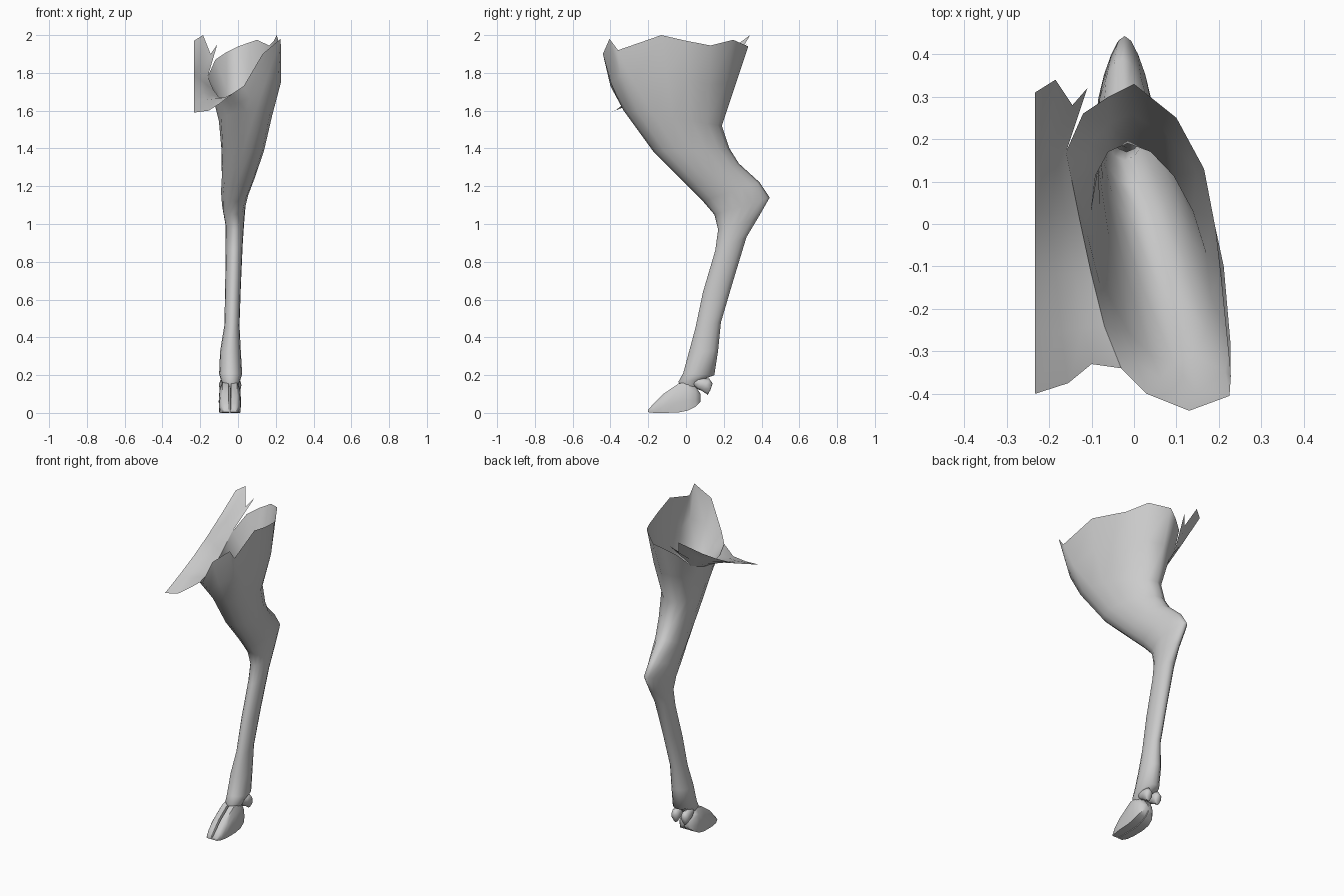
import bpy, bmesh
from math import sin, cos, pi
from mathutils import Vector

if "Cube" in bpy.data.objects:
    bpy.data.objects.remove(bpy.data.objects["Cube"])

N = 16


def loft(name, rings, closed=True, cap_start=False, cap_end=False, angle=60):
    """Skin a list of equal-length point rings into one smooth object."""
    bm = bmesh.new()
    rows = [[bm.verts.new(p) for p in r] for r in rings]
    n = len(rings[0])
    for a, b in zip(rows, rows[1:]):
        for i in range(n if closed else n - 1):
            j = (i + 1) % n
            bm.faces.new((a[i], a[j], b[j], b[i]))
    if cap_start:
        bm.faces.new(rows[0][::-1])
    if cap_end:
        bm.faces.new(rows[-1])
    bmesh.ops.recalc_face_normals(bm, faces=bm.faces)
    me = bpy.data.meshes.new(name)
    bm.to_mesh(me)
    bm.free()
    ob = bpy.data.objects.new(name, me)
    bpy.context.collection.objects.link(ob)
    bpy.ops.object.select_all(action='DESELECT')
    bpy.context.view_layer.objects.active = ob
    ob.select_set(True)
    bpy.ops.object.shade_smooth_by_angle(angle=angle * pi / 180)
    return ob


def leg_ring(yf, zf, yb, zb, xl, xr, shear=0, taper=0):
    """Tilted oval; shear slides the back inward, taper narrows the back."""
    pts = []
    for k in range(N):
        a = 2 * pi * k / N
        t = (sin(a) + 1) / 2
        w = (xr - xl) / 2 * (1 - taper * max(0, sin(a)))
        pts.append(Vector(((xl + xr) / 2 + w * cos(a) - shear * sin(a),
                           yf + (yb - yf) * t, zf + (zb - zf) * t)))
    return pts


# Leg sections from ankle to thigh: front y,z / back y,z / inner x, outer x
sections = [
    (-.03, .14, .07, .14, -.075, .0), (-.04, .165, .10, .18, -.09, .012),
    (-.015, .21, .15, .20, -.10, .022), (.015, .32, .17, .33, -.095, .015),
    (.05, .45, .185, .48, -.072, .008), (.09, .64, .25, .70, -.068, .015),
    (.155, .86, .32, .93, -.065, .025), (.17, .97, .38, 1.03, -.067, .032, 0, .3),
    (.15, 1.05, .443, 1.14, -.084, .04, 0, .4), (.09, 1.12, .39, 1.22, -.09, .055, .01, .3),
    (.01, 1.20, .28, 1.32, -.085, .085, .02), (-.17, 1.38, .23, 1.40, -.08, .13, .04),
    (-.33, 1.60, .19, 1.52, -.09, .17, .055),
]
# Ragged open rim of the thigh, starting on the outer side, going to the back
rim = [Vector(p) for p in (
    (.205, -.13, 2.0), (.19, 0, 1.97), (.165, .13, 1.945), (.10, .25, 1.975),
    (0, .33, 1.94), (-.06, .30, 1.91), (-.12, .26, 1.87), (-.16, .17, 1.78),
    (-.13, .02, 1.71), (-.10, -.12, 1.67), (-.07, -.24, 1.67), (-.03, -.34, 1.69),
    (.03, -.40, 1.73), (.13, -.44, 1.90), (.225, -.405, 1.98), (.228, -.36, 1.92))]
rings = [leg_ring(*s) for s in sections]
middle = []
for k, (p, q) in enumerate(zip(rings[-1], rim)):
    m = p.lerp(q, .5)
    a = 2 * pi * k / N
    m.x += .024 * max(0, cos(a))
    m.y -= .025 * max(0, -sin(a)) * (1 if cos(a) > .1 else 0)
    middle.append(m)
loft("leg", rings + [middle, rim], cap_start=True)

# Belly flap between the inner thigh crease and the body centre line
front = [Vector(p) for p in ((-.233, -.40, 1.59), (-.155, -.375, 1.60), (-.10, -.33, 1.635))]
back = [Vector(p) for p in ((-.233, .31, 1.97), (-.185, .34, 2.0), (-.145, .28, 1.90))]
rows = []
creases = [rim[i] for i in (11, 10, 9, 8, 7)] + [Vector((-.11, .32, 1.95))]
for i, c in enumerate(creases):
    t = i / 5
    row = [f.lerp(b, t) for f, b in zip(front, back)]
    if 0 < i < 5:
        e = row[0]
        e.z -= .03 * sin(pi * t)
        row = [e, e.lerp(c, .37), e.lerp(c, .7)]
    rows.append(row + [c])
loft("belly_flap", rows, closed=False)

# Two hoof claws meeting at the midline: y, bottom z, top z, half width
claw = [(-.20, 0.004, .018, .018), (-.17, 0, .05, .024), (-.12, 0, .10, .028),
        (-.04, .002, .155, .029), (.01, .012, .165, .029), (.05, .033, .14, .026),
        (.078, .06, .10, .014)]
for side, s in (("inner", -1), ("outer", 1)):
    hoof = []
    for y, z0, z1, w in claw:
        hoof.append([(-.043 + s * (w + .001 + w * u), y, z0 + (z1 - z0) * v)
                     for u, v in ((-.95, 0), (.9, 0), (1, .35), (.85, .75), (.3, 1),
                                  (-.8, 1), (-1, .75), (-1, .35))])
    loft("hoof_" + side, hoof, cap_start=True, cap_end=True, angle=50)

# Dewclaws behind the ankle
for side, cx in (("inner", -.075), ("outer", -.008)):
    dew = []
    for y, z, r in ((.045, .165, .016), (.075, .155, .028), (.105, .148, .033),
                    (.125, .128, .028), (.122, .108, .013)):
        dew.append([(cx + r * .8 * cos(k * pi / 4), y + r * .8 * sin(k * pi / 4) * .7,
                     z + r * sin(k * pi / 4)) for k in range(8)])
    loft("dewclaw_" + side, dew, cap_start=True, cap_end=True)
